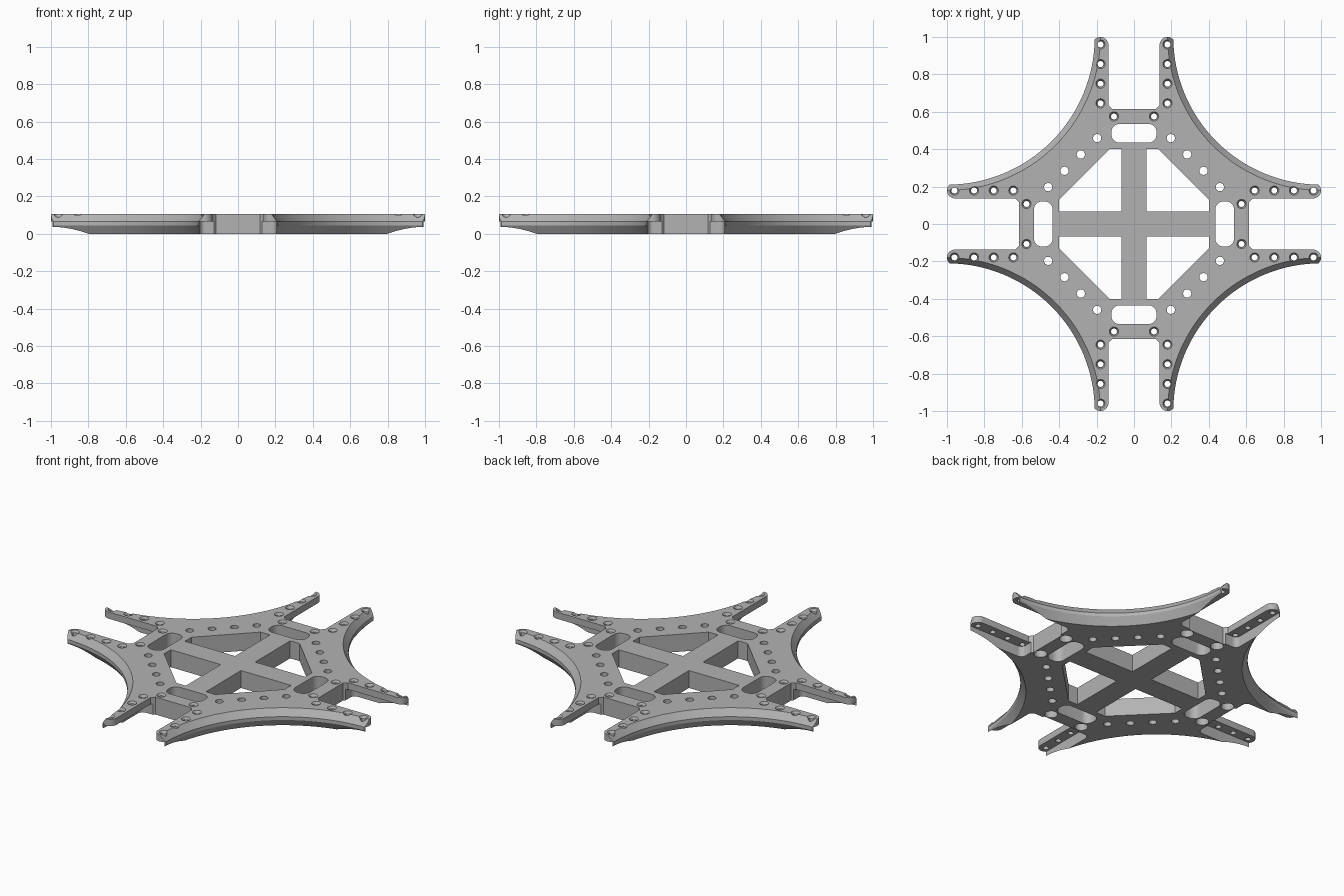
import bpy, bmesh, math
from math import cos, sin, pi

if "Cube" in bpy.data.objects:
    bpy.data.objects.remove(bpy.data.objects["Cube"], do_unlink=True)

TOP = 0.105        # plate thickness
POCKET = 0.065     # underside of the thin arms
ARM_IN, ARM_MID, TIP_R = 0.137, 0.179, 0.042
TIP_Y = 1 - TIP_R

grey = bpy.data.materials.new("grey")
grey.use_nodes = True
colour = (0.45, 0.45, 0.45, 1)
grey.diffuse_color = colour
grey.node_tree.nodes["Principled BSDF"].inputs["Base Color"].default_value = colour


def turn(p, k):
    """Rotate a plan point by k quarter turns."""
    for _ in range(k):
        p = (-p[1], p[0])
    return p


def arc(cx, cy, r, a0, a1, n):
    return [(cx + r * cos(a0 + (a1 - a0) * i / n), cy + r * sin(a0 + (a1 - a0) * i / n))
            for i in range(n + 1)]


def circle(cx, cy, r, n=24):
    return arc(cx, cy, r, 0, 2 * pi, n)[:-1]


def rounded_rect(x0, x1, y0, y1, r):
    pts = []
    corners = [(x1 - r, y1 - r), (x0 + r, y1 - r), (x0 + r, y0 + r), (x1 - r, y0 + r)]
    for i, (x, y) in enumerate(corners):
        pts += arc(x, y, r, i * pi / 2, (i + 1) * pi / 2, 8)
    return pts


def loft(bm, rings):
    """Closed solid through stacked rings, each given as (plan points, z)."""
    loops = [[bm.verts.new((x, y, z)) for x, y in pts] for pts, z in rings]
    n = len(loops[0])
    bm.faces.new(loops[0][::-1])
    bm.faces.new(loops[-1])
    for a, b in zip(loops, loops[1:]):
        for i in range(n):
            j = (i + 1) % n
            bm.faces.new((a[i], a[j], b[j], b[i]))


def make(name, solids):
    bm = bmesh.new()
    for rings in solids:
        loft(bm, rings)
    bmesh.ops.recalc_face_normals(bm, faces=bm.faces)
    mesh = bpy.data.meshes.new(name)
    bm.to_mesh(mesh)
    bm.free()
    mesh.materials.append(grey)
    obj = bpy.data.objects.new(name, mesh)
    bpy.context.collection.objects.link(obj)
    return obj


def four(plan, z0, z1):
    """The same prism on all four sides."""
    return [[([turn(p, k) for p in plan], z) for z in (z0, z1)] for k in range(4)]


def mirror(plan):
    return [(-x, y) for x, y in reversed(plan)]


def cut(target, name, solids):
    cutter = make(name, solids)
    cutter.hide_render = True
    mod = target.modifiers.new(name, 'BOOLEAN')
    mod.operation, mod.solver, mod.object = 'DIFFERENCE', 'EXACT', cutter
    bpy.context.view_layer.objects.active = target
    bpy.ops.object.modifier_apply(modifier=name)
    bpy.data.objects.remove(cutter, do_unlink=True)


# Frame blank: two round-ended arms on each side, small fillets at the notch
half = [(ARM_IN - 0.02, 0.615), (ARM_IN, 0.635)]
half += arc(ARM_MID, TIP_Y, TIP_R, pi, 0, 14)
outline = []
for k in range(4):
    outline += [turn(p, k) for p in half[::-1] + mirror(half)[::-1]]
frame = make("frame", [[(outline, 0), (outline, TOP)]])

# Concave sides, bevelled above and below the rim
rim = [(0.82, -0.0), (0.79, 0.045), (0.79, POCKET), (0.82, TOP)]
rim = [(0.82, -0.05)] + rim + [(0.82, TOP + 0.05)]
cut(frame, "side_curve", [[(circle(sx, sy, r, 128), z) for r, z in rim]
                          for sx in (-1, 1) for sy in (-1, 1)])

# Pockets under the arms, leaving a thin skirt along each curve
arm_pocket = rounded_rect(0.10, 0.205, 0.625, 1.2, 0.03)
cut(frame, "arm_pocket", four(arm_pocket, -0.1, POCKET) + four(mirror(arm_pocket), -0.1, POCKET))
nut_pocket = circle(0.107, 0.575, 0.036)
cut(frame, "nut_pocket", four(nut_pocket, -0.1, POCKET) + four(mirror(nut_pocket), -0.1, POCKET))

# Central openings that leave a cross of two bars
opening = [(0.067, 0.067), (0.4, 0.067), (0.4, 0.13), (0.13, 0.4), (0.067, 0.4)]
through = four(opening, -0.1, 0.2)

# Slots and plain holes
through += four(rounded_rect(-0.12, 0.12, 0.435, 0.535, 0.042), -0.1, 0.2)
for i in range(4):
    through += four(circle(0.197 + 0.0873 * i, 0.459 - 0.0873 * i, 0.022), -0.1, 0.2)

# Screw holes with countersinks
screws = [(0.107, 0.575)] + [(ARM_MID, y) for y in (0.645, 0.75, 0.855, 0.96)]
sinks = []
for x, y in screws:
    for s in (-1, 1):
        through += four(circle(s * x, y, 0.016), -0.1, 0.2)
        for k in range(4):
            cx, cy = turn((s * x, y), k)
            sinks.append([(circle(cx, cy, 0.018), TOP - 0.012),
                          (circle(cx, cy, 0.025), TOP),
                          (circle(cx, cy, 0.025), TOP + 0.05)])
cut(frame, "through_cuts", through)
cut(frame, "countersinks", sinks)

# Smooth curves, sharp edges
bpy.ops.object.select_all(action='DESELECT')
frame.select_set(True)
bpy.context.view_layer.objects.active = frame
bpy.ops.object.shade_smooth_by_angle(angle=math.radians(25))
